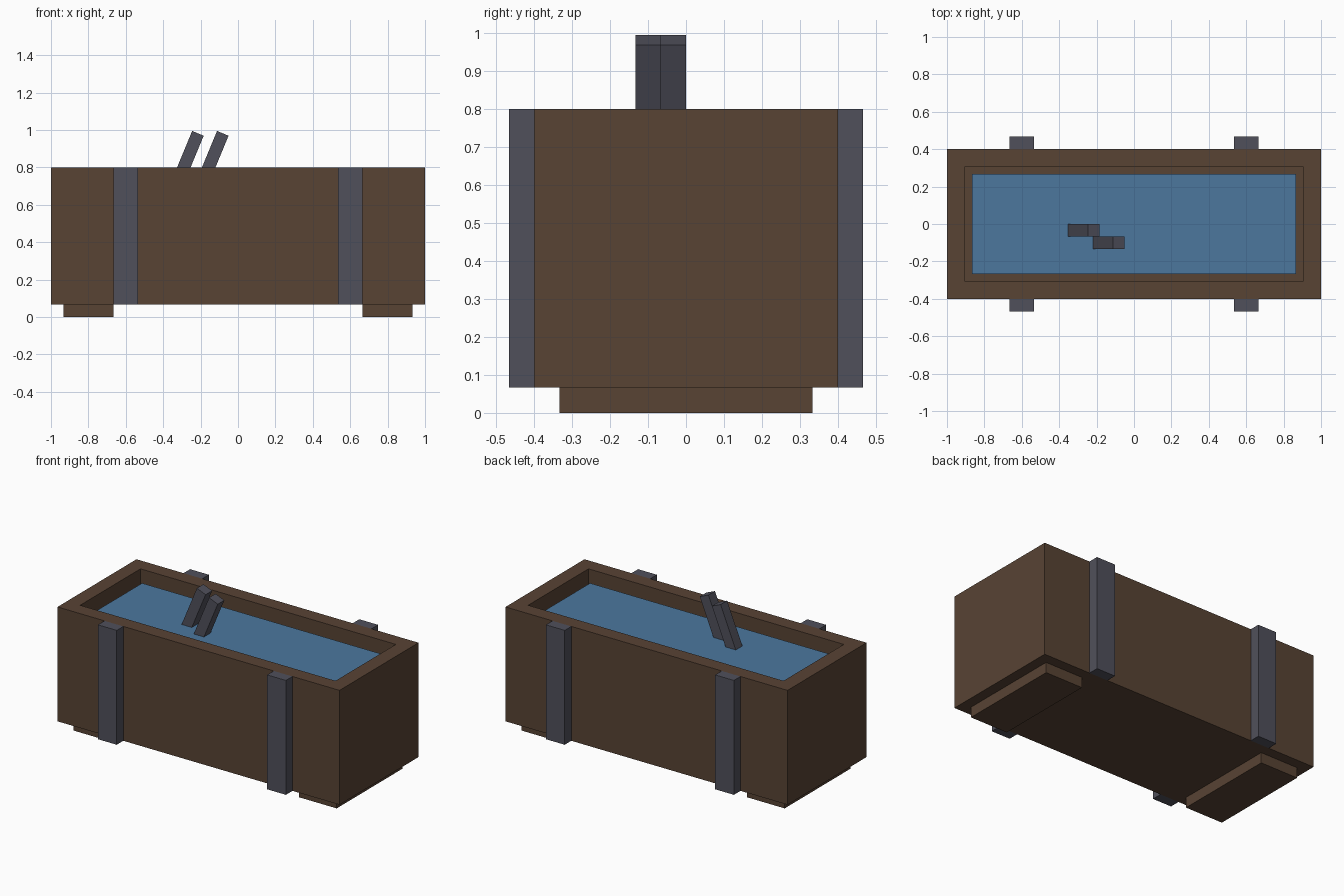
import bpy
import bmesh
from math import radians
from mathutils import Matrix, Vector

cube = bpy.data.objects.get("Cube")
if cube:
    bpy.data.objects.remove(cube, do_unlink=True)

U = 1 / 15  # plank thickness, the unit of the whole design


def material(name, rgb):
    linear = [((c / 255 + 0.055) / 1.055) ** 2.4 for c in rgb]
    mat = bpy.data.materials.new(name)
    mat.use_nodes = True
    mat.diffuse_color = (*linear, 1)
    bsdf = mat.node_tree.nodes["Principled BSDF"]
    bsdf.inputs["Base Color"].default_value = (*linear, 1)
    bsdf.inputs["Roughness"].default_value = 0.9
    return mat


wood = material("dark wood", (88, 67, 52))
iron = material("iron", (80, 80, 91))
water_blue = material("water", (76, 119, 158))


def box(name, low, high, mat):
    """Axis-aligned box between two corners given in plank units."""
    low, high = Vector(low) * U, Vector(high) * U
    bm = bmesh.new()
    bmesh.ops.create_cube(bm, size=1)
    bmesh.ops.scale(bm, vec=high - low, verts=bm.verts)
    bmesh.ops.translate(bm, vec=(low + high) / 2, verts=bm.verts)
    mesh = bpy.data.meshes.new(name)
    bm.to_mesh(mesh)
    bm.free()
    mesh.materials.append(mat)
    obj = bpy.data.objects.new(name, mesh)
    bpy.context.collection.objects.link(obj)
    return obj


# Trough: solid box whose top is inset and pushed down into a basin
trough = box("trough", (-15, -6, 1), (15, 6, 12), wood)
bm = bmesh.new()
bm.from_mesh(trough.data)
top = max(bm.faces, key=lambda f: f.calc_center_median().z)
bmesh.ops.inset_region(bm, faces=[top], thickness=2 * U)
basin = bmesh.ops.extrude_face_region(bm, geom=[top])
floor = [v for v in basin["geom"] if isinstance(v, bmesh.types.BMVert)]
bmesh.ops.translate(bm, vec=(0, 0, -9 * U), verts=floor)
if top.is_valid:
    bmesh.ops.delete(bm, geom=[top], context="FACES_ONLY")
bmesh.ops.recalc_face_normals(bm, faces=bm.faces)
bm.to_mesh(trough.data)
bm.free()

# Water filling the basin to just below the rim
box("water", (-13, -4, 3), (13, 4, 11), water_blue)

# Feet and iron straps, repeated on both sides
for side, sx in (("right", -1), ("left", 1)):
    x0, x1 = sorted((10 * sx, 14 * sx))
    box(f"{side}_foot", (x0, -5, 0), (x1, 5, 1), wood)
    x0, x1 = sorted((8 * sx, 10 * sx))
    for end, sy in (("front", -1), ("back", 1)):
        y0, y1 = sorted((6 * sy, 7 * sy))
        box(f"{end}_{side}_strap", (x0, y0, 1), (x1, y1, 12), iron)

# Two iron bars leaning in the water, pivoted at their upper left edge
for name, x, y in (("back_bar", -0.245, 0), ("front_bar", -0.112, -1)):
    bar = box(name, (0, y - 1, -8), (1, y, 0), iron)
    bar.data.transform(Matrix.Translation((x, 0, 0.995))
                       @ Matrix.Rotation(radians(22.5), 4, "Y"))
